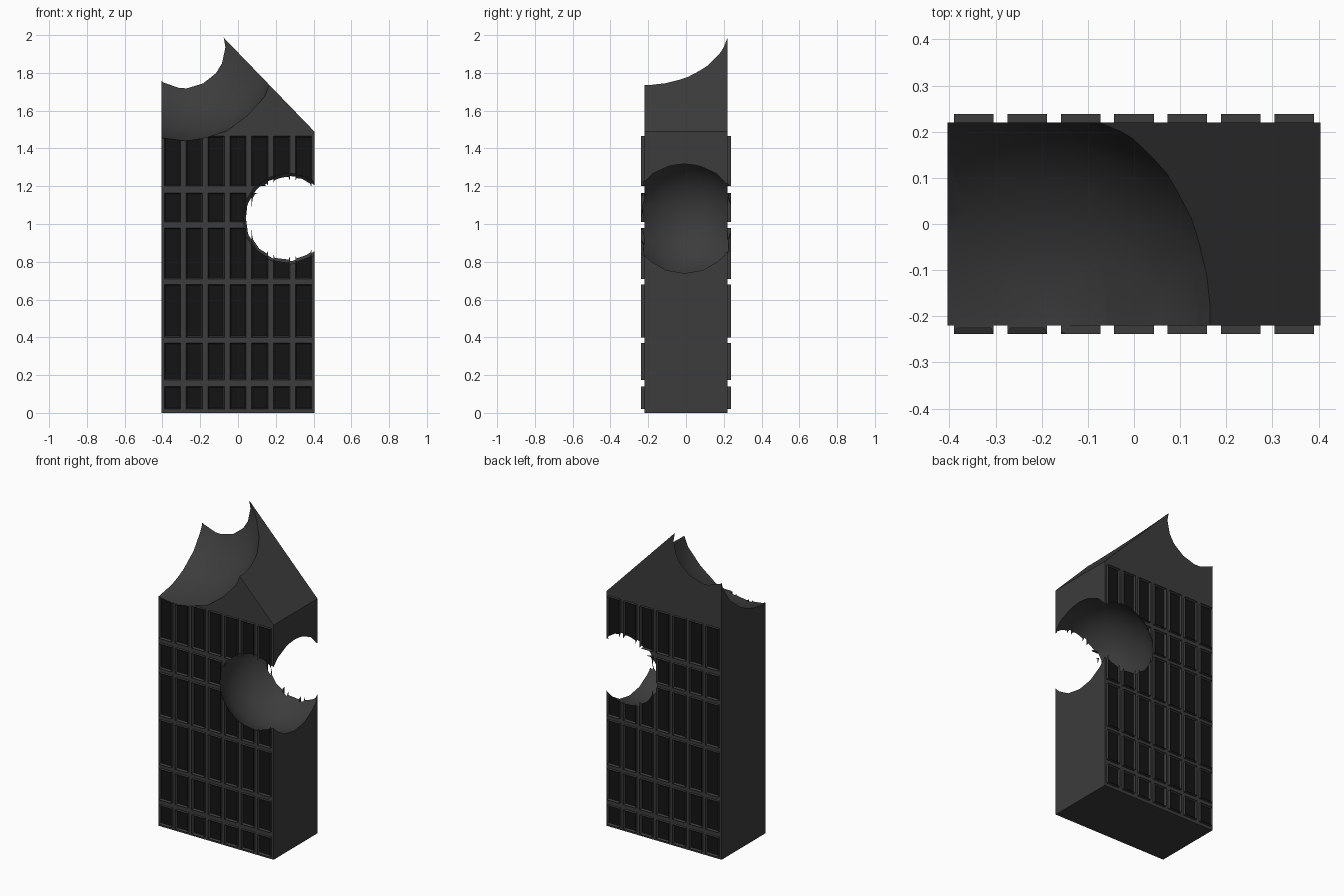
import bpy, bmesh
from mathutils import Vector

if "Cube" in bpy.data.objects:
    bpy.data.objects.remove(bpy.data.objects["Cube"])

HX, HY = 0.404, 0.22


def material(name, v):
    m = bpy.data.materials.new(name)
    m.diffuse_color = (v, v, v, 1)
    m.use_nodes = True
    m.node_tree.nodes["Principled BSDF"].inputs["Base Color"].default_value = m.diffuse_color
    return m


wall_mat = material("dark_concrete", 0.045)
glass_mat = material("black_glass", 0.007)


def make_object(name, bm, mats):
    bmesh.ops.recalc_face_normals(bm, faces=bm.faces)
    me = bpy.data.meshes.new(name)
    bm.to_mesh(me)
    bm.free()
    for m in mats:
        me.materials.append(m)
    ob = bpy.data.objects.new(name, me)
    bpy.context.collection.objects.link(ob)
    return ob


# Spherical bites that are taken out of the tower
def bite(name, centre, radius):
    bm = bmesh.new()
    bmesh.ops.create_icosphere(bm, subdivisions=3, radius=radius)
    bmesh.ops.translate(bm, verts=bm.verts, vec=Vector(centre))
    for f in bm.faces:
        f.smooth = True
    ob = make_object(name, bm, [wall_mat])
    ob.hide_render = True
    return ob


bites = [bite("roof_bite", (-0.28, -0.22, 1.935), 0.495),
         bite("side_bite", (0.265, -0.008, 1.03), 0.323)]

# Tower body: front profile with a sloped roof, extruded in depth
bm = bmesh.new()
profile = [(-HX, 0), (HX, 0), (HX, 1.49), (-0.14, 2.053), (-HX, 1.9)]
face = bm.faces.new([bm.verts.new((x, -HY, z)) for x, z in profile])
ext = bmesh.ops.extrude_face_region(bm, geom=[face])
bmesh.ops.translate(bm, vec=(0, 2 * HY, 0),
                    verts=[v for v in ext["geom"] if isinstance(v, bmesh.types.BMVert)])
tower = make_object("tower_body", bm, [wall_mat])

# Window grid: framed boxes with recessed glass
ROWS = [(0.02, 0.14), (0.175, 0.37), (0.40, 0.68),
        (0.71, 0.98), (1.01, 1.165), (1.20, 1.465)]


def windows(name, side):
    bm = bmesh.new()
    for col in range(7):
        cx = (col - 3) * 0.1157
        for z0, z1 in ROWS:
            y0, y1 = side * 0.212, side * 0.238
            back, front = [[bm.verts.new((cx + sx * 0.043, y, z))
                            for sx, z in ((-1, z0), (1, z0), (1, z1), (-1, z1))]
                           for y in (y0, y1)]
            bm.faces.new(back[::-1])
            pane = bm.faces.new(front)
            for i in range(4):
                j = (i + 1) % 4
                bm.faces.new((back[i], back[j], front[j], front[i]))
            bm.normal_update()
            bmesh.ops.inset_region(bm, faces=[pane], thickness=0.009)
            for v in pane.verts:
                v.co.y = side * 0.226
            pane.material_index = 1
    return make_object(name, bm, [wall_mat, glass_mat])


parts = [tower, windows("front_windows", -1), windows("back_windows", 1)]

# Cut the damage through body and windows
for ob in parts:
    bpy.context.view_layer.objects.active = ob
    for cutter in bites:
        mod = ob.modifiers.new("damage", 'BOOLEAN')
        mod.operation = 'DIFFERENCE'
        mod.solver = 'EXACT'
        mod.object = cutter
        bpy.ops.object.modifier_apply(modifier=mod.name)

for cutter in bites:
    bpy.data.objects.remove(cutter)
